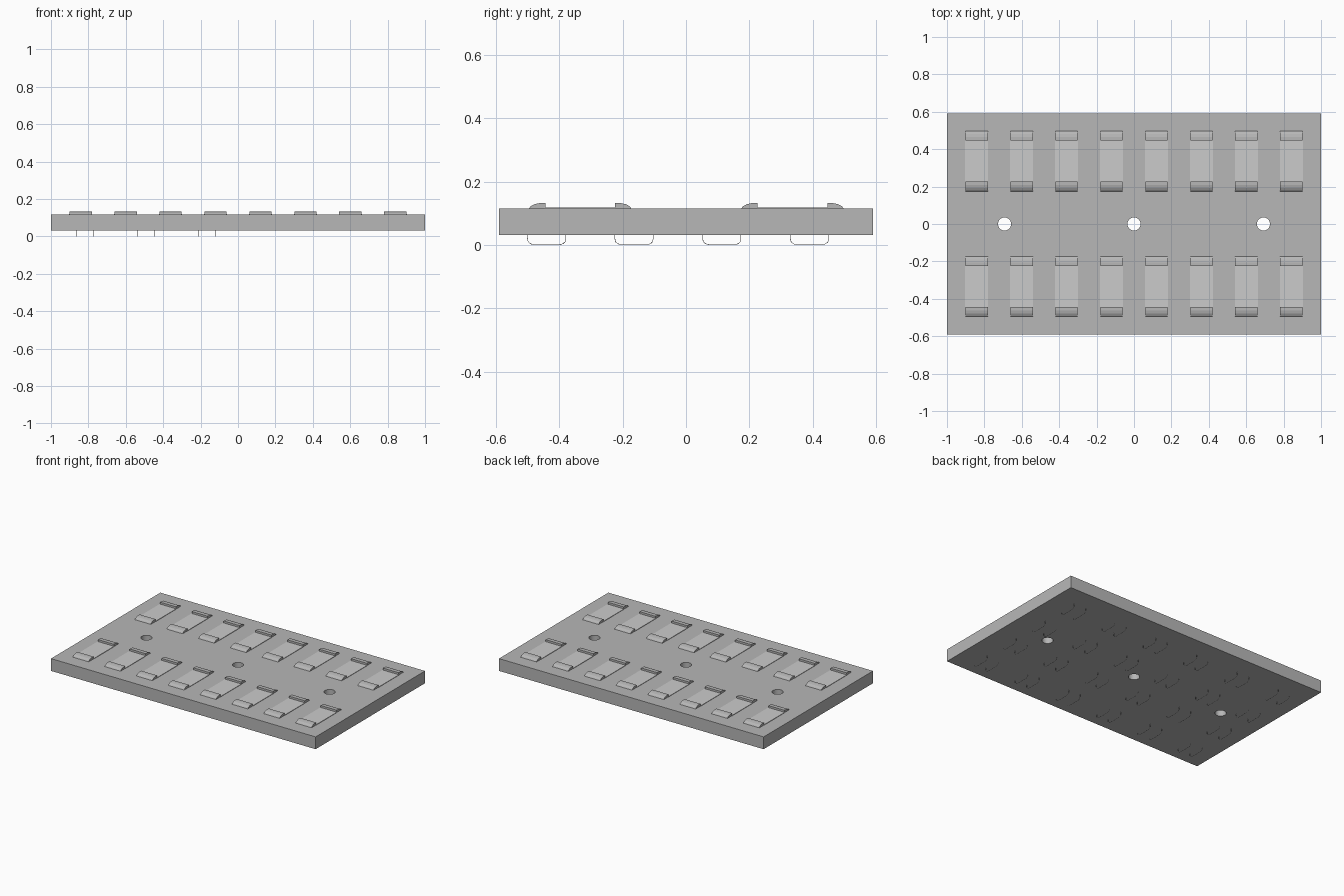
import bpy, bmesh
from mathutils import Matrix

if "Cube" in bpy.data.objects:
    bpy.data.objects.remove(bpy.data.objects["Cube"])

BOTTOM, TOP = 0.032, 0.116


def make_grey(name, v):
    mat = bpy.data.materials.new(name)
    mat.diffuse_color = (v, v, v, 1)
    mat.use_nodes = True
    mat.node_tree.nodes["Principled BSDF"].inputs["Base Color"].default_value = mat.diffuse_color
    return mat


board_grey = make_grey("board_grey", 0.475)
plate_grey = make_grey("plate_grey", 0.52)


def finish(name, bm, mat=None):
    bmesh.ops.recalc_face_normals(bm, faces=bm.faces)
    me = bpy.data.meshes.new(name)
    bm.to_mesh(me)
    bm.free()
    if mat:
        me.materials.append(mat)
    ob = bpy.data.objects.new(name, me)
    bpy.context.collection.objects.link(ob)
    return ob


def add_box(bm, x0, x1, y0, y1, z0, z1):
    m = Matrix.Translation(((x0 + x1) / 2, (y0 + y1) / 2, (z0 + z1) / 2))
    m = m @ Matrix.Diagonal((x1 - x0, y1 - y0, z1 - z0, 1))
    bmesh.ops.create_cube(bm, size=1, matrix=m)


def add_prism(bm, profile, x0, x1):
    """Extrude a (y, z) profile along x."""
    face = bm.faces.new([bm.verts.new((x0, y, z)) for y, z in profile])
    ext = bmesh.ops.extrude_face_region(bm, geom=[face])["geom"]
    moved = [g for g in ext if isinstance(g, bmesh.types.BMVert)]
    bmesh.ops.translate(bm, verts=moved, vec=(x1 - x0, 0, 0))
    bm.faces.new([v for v in face.verts]) if not face.is_valid else None


# Base board with three screw holes
bm = bmesh.new()
add_box(bm, -1, 1, -0.59, 0.59, BOTTOM, TOP)
board = finish("base_board", bm, board_grey)

bm = bmesh.new()
for x in (-0.692, 0, 0.692):
    bmesh.ops.create_cone(bm, cap_ends=True, segments=48, radius1=0.035,
                          radius2=0.035, depth=0.4,
                          matrix=Matrix.Translation((x, 0, 0.075)))
cutter = finish("hole_cutter", bm, board_grey)
cutter.hide_render = True
mod = board.modifiers.new("holes", 'BOOLEAN')
mod.operation = 'DIFFERENCE'
mod.solver = 'EXACT'
mod.object = cutter
bpy.context.view_layer.objects.active = board
board.select_set(True)
bpy.ops.object.modifier_apply(modifier="holes")
bpy.data.objects.remove(cutter)
bpy.ops.object.shade_smooth_by_angle()

# Two rows of eight thin plates, each with a rounded end tab at both ends
columns = [-0.84 + 0.2405 * (i - 3.5) + 0.84 for i in range(8)]
tab = [(0, TOP - 0.004), (0, 0.1325), (0.018, 0.1325), (0.034, 0.129),
       (0.047, 0.122), (0.054, TOP - 0.004)]
plates, tabs = bmesh.new(), bmesh.new()
for x in columns:
    for yc in (-0.334, 0.336):
        add_box(plates, x - 0.062, x + 0.062, yc - 0.112, yc + 0.112,
                TOP - 0.004, 0.119)
        for s in (-1, 1):
            prof = [(yc + s * (0.110 + y), z) for y, z in tab]
            add_prism(tabs, prof, x - 0.06, x + 0.06)
finish("mounting_plates", plates, plate_grey)
finish("end_tabs", tabs, board_grey)

# Thin bent wire pairs on the underside
curve = bpy.data.curves.new("underside_wires", 'CURVE')
curve.dimensions = '3D'
curve.bevel_depth = 0.001
curve.bevel_resolution = 1
curve.use_fill_caps = True
curve.materials.append(board_grey)
loop = [(-0.0605, 0.04), (-0.0605, 0.020), (-0.058, 0.010), (-0.051, 0.004),
        (-0.040, 0.001)]
loop += [(-y, z) for y, z in reversed(loop)]
for i in range(6):
    for dx in (-0.0455, 0.0455):
        x = -0.82 + 0.326 * i + dx
        for yc in (-0.44, -0.164, 0.113, 0.39):
            sp = curve.splines.new('POLY')
            sp.points.add(len(loop) - 1)
            for p, (y, z) in zip(sp.points, loop):
                p.co = (x, yc + y, z, 1)
wires = bpy.data.objects.new("underside_wires", curve)
bpy.context.collection.objects.link(wires)
